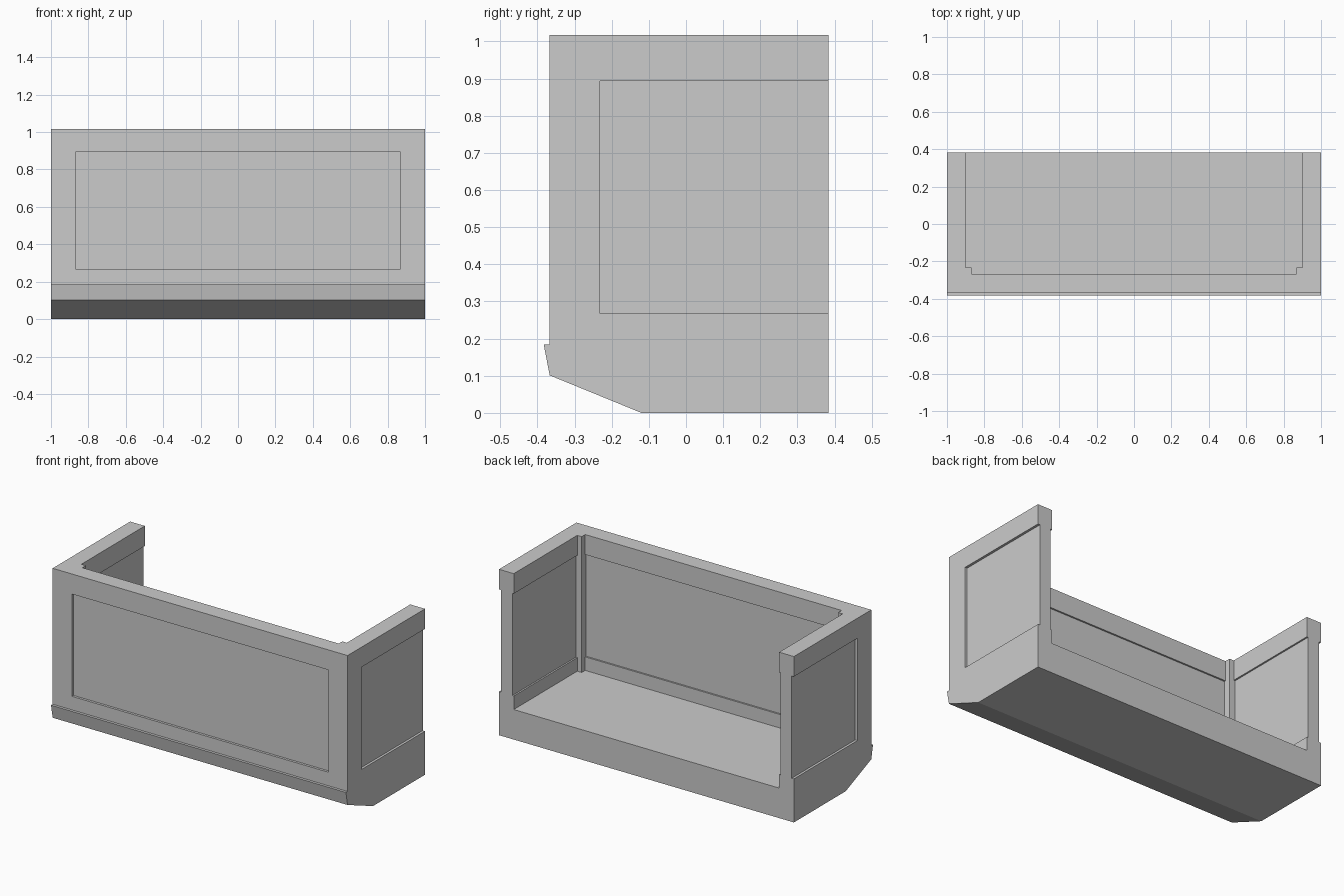
import bpy, bmesh
from mathutils import Vector

if "Cube" in bpy.data.objects:
    bpy.data.objects.remove(bpy.data.objects["Cube"])


def prism(name, points, direction):
    """Solid made by sweeping a flat outline along a direction."""
    bm = bmesh.new()
    face = bm.faces.new([bm.verts.new(p) for p in points])
    swept = bmesh.ops.extrude_face_region(bm, geom=[face])["geom"]
    bmesh.ops.translate(bm, vec=Vector(direction),
                        verts=[g for g in swept if isinstance(g, bmesh.types.BMVert)])
    bmesh.ops.recalc_face_normals(bm, faces=bm.faces[:])
    mesh = bpy.data.meshes.new(name)
    bm.to_mesh(mesh)
    bm.free()
    obj = bpy.data.objects.new(name, mesh)
    bpy.context.collection.objects.link(obj)
    return obj


def box(name, lo, hi):
    (x0, y0, z0), (x1, y1, z1) = lo, hi
    return prism(name, [(x0, y0, z0), (x1, y0, z0), (x1, y1, z0), (x0, y1, z0)],
                 (0, 0, z1 - z0))


def stepped_plan(side_x, front_y, z0, z1, name):
    """Inside of the balcony, with the corner posts left standing."""
    half = [(POST_X, front_y), (POST_X, POST_Y), (side_x, POST_Y), (side_x, 0.6)]
    plan = half + [(-x, y) for x, y in reversed(half)]
    return prism(name, [(x, y, z0) for x, y in plan], (0, 0, z1 - z0))


POST_X, POST_Y = 0.87, -0.232       # corner post faces
LOW, HIGH = 0.267, 0.894            # panel height range
D = 0.015                           # outer panel depth

# Solid body: side profile with skirting lip and sloped underside
profile = [(-0.367, 1.017), (-0.367, 0.184), (-0.383, 0.184), (-0.367, 0.101),
           (-0.12, 0), (0.383, 0), (0.383, 1.017)]
body = prism("balcony", [(-1, y, z) for y, z in profile], (2, 0, 0))

cutters = [
    # Open interior and its recessed wall panels
    stepped_plan(0.90, -0.266, 0.184, 1.3, "interior_cutter"),
    stepped_plan(0.91, -0.276, LOW, HIGH, "inner_panel_cutter"),
    # Outer front panel
    box("front_panel_cutter", (-POST_X, -0.6, LOW), (POST_X, -0.367 + D, HIGH)),
]
# Outer side panels, open at the back
for s in (-1, 1):
    a, b = sorted((s * (1 - D), s * 1.3))
    cutters.append(box("side_panel_cutter", (a, POST_Y, LOW), (b, 0.6, HIGH)))

bpy.context.view_layer.objects.active = body
for cutter in cutters:
    cutter.hide_render = True
    mod = body.modifiers.new(cutter.name, 'BOOLEAN')
    mod.operation = 'DIFFERENCE'
    mod.solver = 'EXACT'
    mod.object = cutter
    bpy.ops.object.modifier_apply(modifier=mod.name)
for cutter in cutters:
    bpy.data.objects.remove(cutter)
